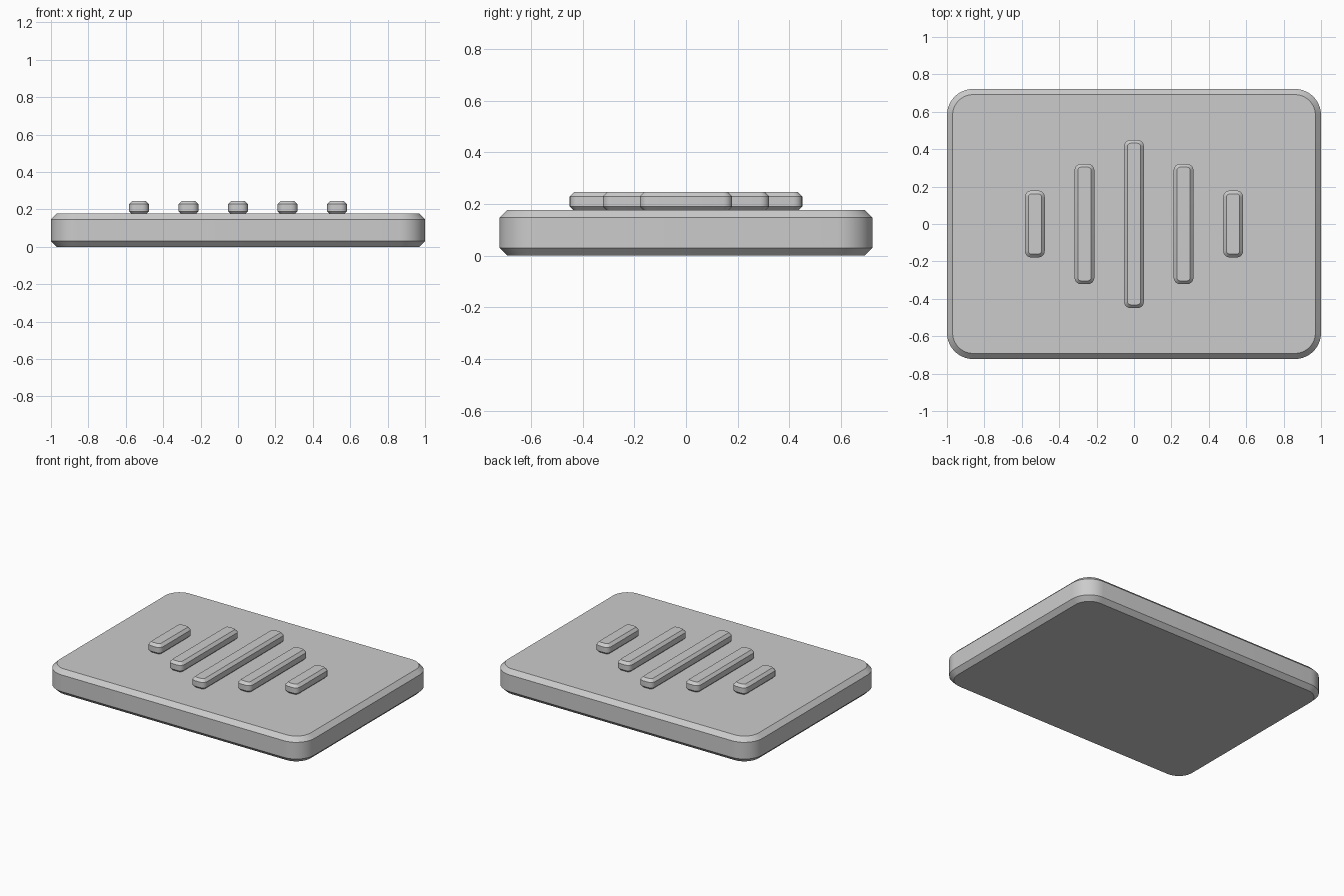
import bpy
import bmesh
import math

cube = bpy.data.objects.get("Cube")
if cube:
    bpy.data.objects.remove(cube, do_unlink=True)

grey = bpy.data.materials.new("plain grey")
grey.use_nodes = True
colour = (0.6, 0.6, 0.6, 1)
grey.diffuse_color = colour
grey.node_tree.nodes["Principled BSDF"].inputs["Base Color"].default_value = colour


def rounded_ring(bm, hx, hy, radius, z, steps):
    """Vertices of a rounded rectangle at height z."""
    ring = []
    for corner, (sx, sy) in enumerate([(1, 1), (-1, 1), (-1, -1), (1, -1)]):
        for i in range(steps + 1):
            a = (corner + i / steps) * math.pi / 2
            ring.append(bm.verts.new((sx * (hx - radius) + radius * math.cos(a),
                                      sy * (hy - radius) + radius * math.sin(a), z)))
    return ring


def chamfered_slab(name, x, hx, hy, radius, bottom, top, chamfer, steps):
    """Rounded slab with a flat chamfer round its top and bottom rims."""
    bm = bmesh.new()
    levels = [(bottom, chamfer), (bottom + chamfer, 0), (top - chamfer, 0), (top, chamfer)]
    rings = [rounded_ring(bm, hx - c, hy - c, radius - c, z, steps) for z, c in levels]
    for low, high in zip(rings, rings[1:]):
        for i in range(len(low)):
            j = (i + 1) % len(low)
            bm.faces.new((low[i], low[j], high[j], high[i]))
    bm.faces.new(rings[0][::-1])
    bm.faces.new(rings[-1])
    mesh = bpy.data.meshes.new(name)
    bm.to_mesh(mesh)
    bm.free()
    mesh.materials.append(grey)
    obj = bpy.data.objects.new(name, mesh)
    obj.location.x = x
    bpy.context.collection.objects.link(obj)
    bpy.ops.object.select_all(action="DESELECT")
    obj.select_set(True)
    bpy.context.view_layer.objects.active = obj
    bpy.ops.object.shade_smooth_by_angle(angle=math.radians(30))
    return obj


# Base plate
chamfered_slab("base_plate", 0, 1, 0.722, 0.14, 0, 0.177, 0.03, 10)

# Raised bars, shorter towards the sides
chamfered_slab("centre_bar", 0, 0.053, 0.45, 0.035, 0.172, 0.246, 0.018, 5)
for side, sign in (("left", 1), ("right", -1)):
    for part, x, half in (("inner", 0.265, 0.322), ("outer", 0.53, 0.179)):
        chamfered_slab(f"{side}_{part}_bar", sign * x, 0.053, half, 0.035,
                       0.172, 0.246, 0.018, 5)
